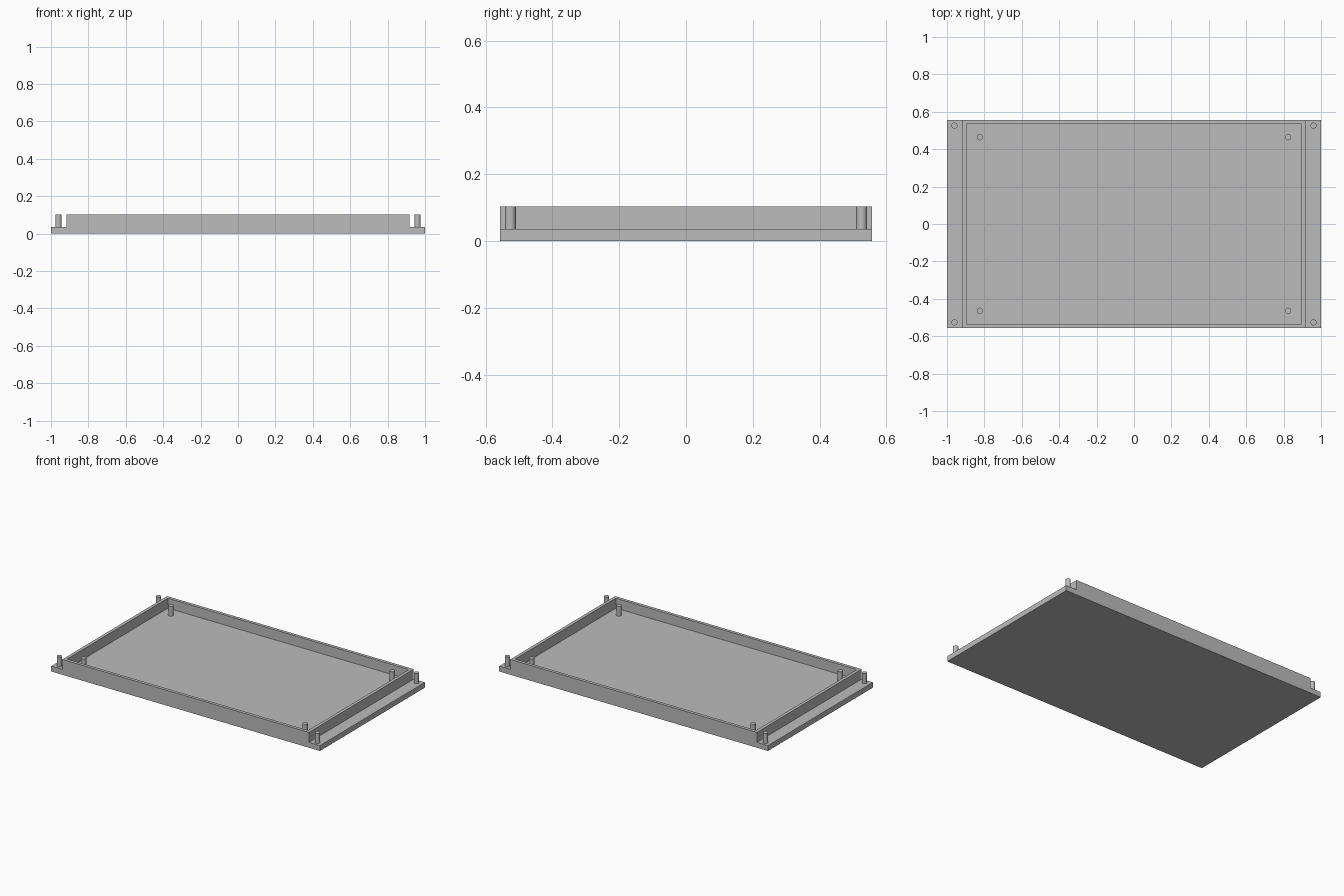
import bpy
import bmesh
from mathutils import Matrix

cube = bpy.data.objects.get("Cube")
if cube:
    bpy.data.objects.remove(cube, do_unlink=True)

HALF_X, HALF_Y = 1.0, 0.557
RIM_X, WALL = 0.918, 0.03
FLOOR_Z, TOP_Z = 0.036, 0.103
POST_R = 0.0165

grey = bpy.data.materials.new("plain grey")
grey.use_nodes = True
colour = (0.5, 0.5, 0.5, 1)
grey.diffuse_color = colour
grey.node_tree.nodes["Principled BSDF"].inputs["Base Color"].default_value = colour


def add_object(name, bm):
    bmesh.ops.recalc_face_normals(bm, faces=bm.faces)
    mesh = bpy.data.meshes.new(name)
    bm.to_mesh(mesh)
    bm.free()
    mesh.materials.append(grey)
    obj = bpy.data.objects.new(name, mesh)
    bpy.context.collection.objects.link(obj)
    return obj


# Tray: stepped profile swept front to back, then the top inset and sunk
half = [(HALF_X, 0), (HALF_X, FLOOR_Z), (RIM_X, FLOOR_Z), (RIM_X, TOP_Z)]
profile = half + [(-x, z) for x, z in reversed(half)]
bm = bmesh.new()
front = bm.faces.new([bm.verts.new((x, -HALF_Y, z)) for x, z in profile])
swept = bmesh.ops.extrude_face_region(bm, geom=[front], use_keep_orig=True)
back = [v for v in swept["geom"] if isinstance(v, bmesh.types.BMVert)]
bmesh.ops.translate(bm, verts=back, vec=(0, 2 * HALF_Y, 0))
bmesh.ops.recalc_face_normals(bm, faces=bm.faces)
top = max(bm.faces, key=lambda f: f.calc_center_median().z)
bmesh.ops.inset_individual(bm, faces=[top], thickness=WALL)
pocket = bmesh.ops.extrude_discrete_faces(bm, faces=[top])["faces"][0]
bmesh.ops.translate(bm, verts=pocket.verts, vec=(0, 0, FLOOR_Z - TOP_Z))
add_object("tray", bm)


# Posts: one at each corner of the ledges and of the tray floor
def add_post(name, x, y):
    height = TOP_Z - FLOOR_Z
    bm = bmesh.new()
    bmesh.ops.create_cone(bm, cap_ends=True, segments=32, radius1=POST_R,
                          radius2=POST_R, depth=height,
                          matrix=Matrix.Translation((0, 0, height / 2)))
    for face in bm.faces:
        face.smooth = len(face.verts) == 4
    for edge in bm.edges:
        edge.smooth = all(f.smooth for f in edge.link_faces)
    add_object(name, bm).location = (x, y, FLOOR_Z)


for kind, x, y in (("ledge_post", 0.96, 0.526), ("floor_post", 0.824, 0.464)):
    for sx, side in ((1, "left"), (-1, "right")):
        for sy, end in ((-1, "front"), (1, "back")):
            add_post(f"{kind}_{end}_{side}", sx * x, sy * y)
